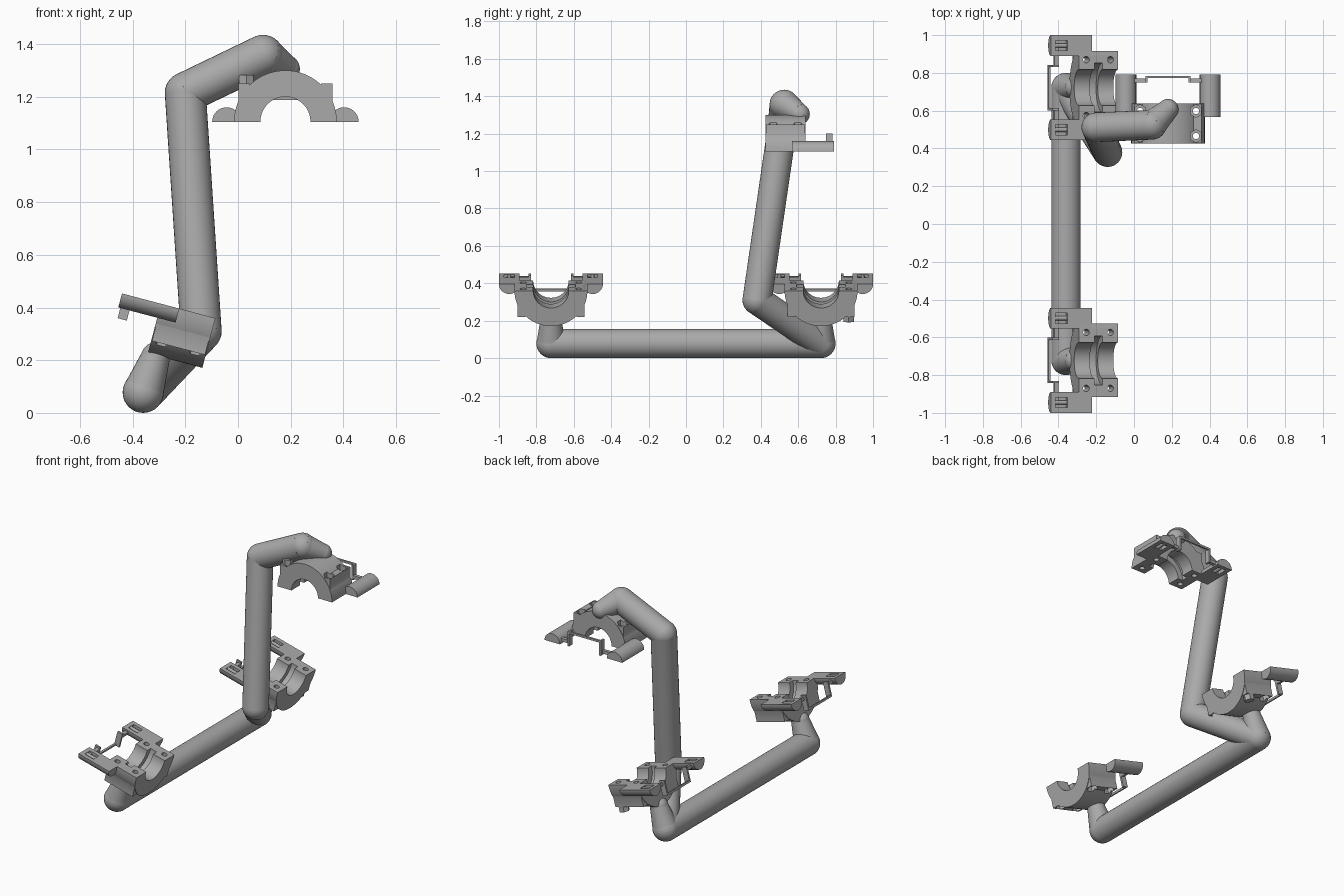
import bpy, bmesh, math
from mathutils import Matrix, Vector

if "Cube" in bpy.data.objects:
    bpy.data.objects.remove(bpy.data.objects["Cube"])

grey = bpy.data.materials.new("plain grey")
grey.use_nodes = True
grey.diffuse_color = (0.4, 0.4, 0.4, 1)
grey.node_tree.nodes["Principled BSDF"].inputs["Base Color"].default_value = (0.4, 0.4, 0.4, 1)


def finish(name, bm):
    bmesh.ops.recalc_face_normals(bm, faces=bm.faces)
    mesh = bpy.data.meshes.new(name)
    bm.to_mesh(mesh)
    bm.free()
    mesh.materials.append(grey)
    ob = bpy.data.objects.new(name, mesh)
    bpy.context.collection.objects.link(ob)
    return ob


def loft(name, rings):
    """Solid skinned through a list of closed rings, capped at both ends."""
    bm = bmesh.new()
    rows = [[bm.verts.new(p) for p in ring] for ring in rings]
    n = len(rows[0])
    for a, b in zip(rows, rows[1:]):
        for i in range(n):
            j = (i + 1) % n
            bm.faces.new((a[i], a[j], b[j], b[i]))
    bm.faces.new(rows[0])
    bm.faces.new(rows[-1])
    return finish(name, bm)


def box(name, x0, x1, y0, y1, z0, z1):
    return loft(name, [[(x0, y0, z), (x1, y0, z), (x1, y1, z), (x0, y1, z)] for z in (z0, z1)])


def post(name, x, y, r, sides, z0, z1):
    """Upright prism, with a corner towards y."""
    turn = [math.tau * i / sides + math.pi / 2 for i in range(sides)]
    return loft(name, [[(x + r * math.cos(t), y + r * math.sin(t), z) for t in turn] for z in (z0, z1)])


def select(ob):
    bpy.ops.object.select_all(action="DESELECT")
    ob.select_set(True)
    bpy.context.view_layer.objects.active = ob


def combine(ob, other, operation):
    select(ob)
    mod = ob.modifiers.new("combine", "BOOLEAN")
    mod.operation, mod.object, mod.solver = operation, other, "EXACT"
    bpy.ops.object.modifier_apply(modifier=mod.name)
    bpy.data.objects.remove(other)


def smooth(ob):
    select(ob)
    bpy.ops.object.shade_smooth_by_angle(angle=math.radians(32))


def clamp(name, place, with_bolt):
    parts = []
    # half ring with an inner groove
    section = [(.195, -.107), (.195, .107), (.095, .107), (.095, .022),
               (.13, .022), (.13, -.022), (.095, -.022), (.095, -.107)]
    arc = [math.pi * i / 40 for i in range(41)]
    body = loft(name + "_saddle", [[(r * math.cos(a), y, r * math.sin(a)) for r, y in section] for a in arc])
    for s in (-1, 1):
        x0, x1 = sorted((s * .136, s * .178))
        combine(body, box("flange", x0, x1, -.104, .104, 0, .145), "UNION")
    # bolt holes and nut pockets
    for x in (-.148, .148):
        for y in (-.066, .066):
            combine(body, post("hole", x, y, .017, 20, -.02, .13), "DIFFERENCE")
            combine(body, post("pocket", x, y, .034, 6, .095, .22), "DIFFERENCE")
    parts.append(body)
    if with_bolt:
        parts.append(post(name + "_bolt", -.148, -.066, .032, 6, .095, .178))

    for s, side in ((-1, "right"), (1, "left")):
        # half round lug with a pin slot
        half = [math.pi * i / 20 for i in range(21)]
        lug = loft(f"{name}_{side}_lug",
                   [[(s * .223 + .055 * math.cos(a), y, .055 * math.sin(a)) for a in half]
                    for y in (.035, .26)])
        x0, x1 = s * .223 - .027, s * .223 + .027
        combine(lug, box("slot", x0, x1, .17, .235, -.02, .025), "DIFFERENCE")
        pin = loft(f"{name}_{side}_pin",
                   [[(s * .223 + .011 * math.cos(2 * a), y, .012 + .011 * math.sin(2 * a)) for a in half[:-1]]
                    for y in (.165, .24)])
        # latch rod and arm
        x0, x1 = sorted((s * .115, s * .215))
        rod = box(f"{name}_{side}_latch_rod", x0, x1, .216, .238, .01, .03)
        x0, x1 = sorted((s * .108, s * .12))
        arm = box(f"{name}_{side}_latch_arm", x0, x1, .216, .252, .0, .095)
        parts += [lug, pin, rod, arm]
    parts.append(box(name + "_latch_strip", -.118, .118, .24, .252, .082, .095))
    for ob in parts:
        ob.data.transform(place)
        smooth(ob)


def pipe(name, points, radii):
    """Round bar with ball joints at every bend."""
    for i, (p, r) in enumerate(zip(points, radii)):
        bm = bmesh.new()
        bmesh.ops.create_uvsphere(bm, u_segments=32, v_segments=16, radius=r, matrix=Matrix.Translation(p))
        smooth(finish(f"{name}_joint_{i + 1}", bm))
    for i in range(len(points) - 1):
        a, b = Vector(points[i]), Vector(points[i + 1])
        turn = (b - a).to_track_quat("Z", "Y")
        rings = []
        for p, r in ((a, radii[i]), (b, radii[i + 1])):
            rings.append([p + turn @ Vector((r * math.cos(t), r * math.sin(t), 0))
                          for t in (math.tau * k / 32 for k in range(32))])
        smooth(loft(f"{name}_bar_{i + 1}", rings))


# placement of the three clamps
tilt = math.radians(14.8)
c, s = math.cos(tilt), math.sin(tilt)
lower = Matrix(((0, -c, -s, -.189), (-1, 0, 0, 0), (0, s, -c, .387), (0, 0, 0, 1)))
front = Matrix.Translation((0, -.722, 0)) @ lower
back = Matrix.Translation((0, .722, 0)) @ lower
top = Matrix.Translation((.18, .532, 1.105))
clamp("front_clamp", front, False)
clamp("back_clamp", back, True)
clamp("top_clamp", top, True)

# bent pipe frame
R, END = .078, .055
seat = Vector((0, .075, .2))
front_low, back_low = Vector((-.36, -.722, R)), Vector((-.36, .722, R))
pipe("base_pipe", [front @ seat, front_low, back_low, back @ seat], [END, R, R, END])
pipe("upright_pipe",
     [back_low, Vector((-.14, .38, .31)), Vector((-.2, .512, 1.215)),
      Vector((.095, .525, 1.357)), top @ seat],
     [R, R, R, R, END])
